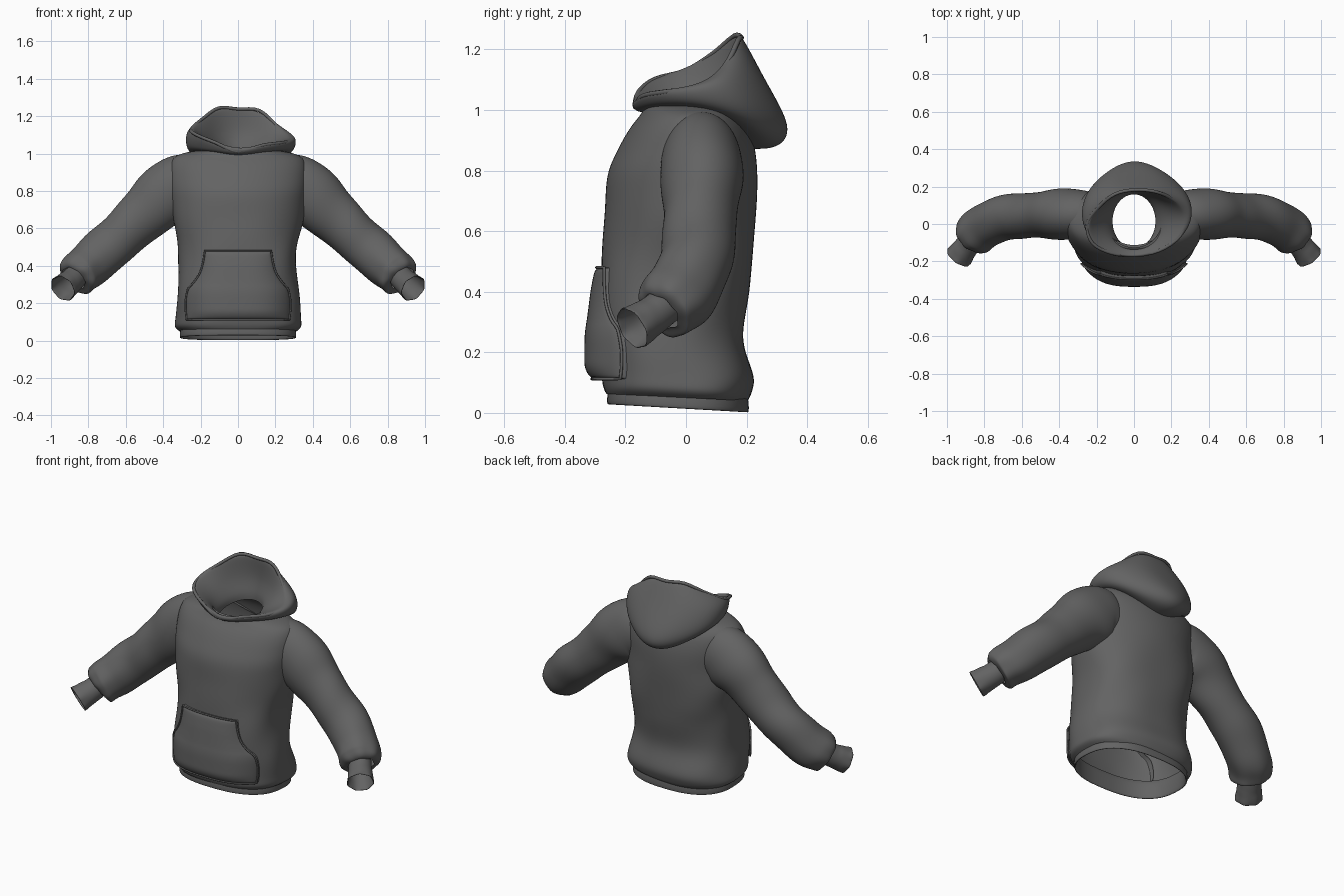
import bpy
from math import sin, cos, pi, copysign
from mathutils import Vector

if "Cube" in bpy.data.objects:
    bpy.data.objects.remove(bpy.data.objects["Cube"])

cloth = bpy.data.materials.new("dark_grey_cloth")
cloth.diffuse_color = (.125, .125, .125, 1)
cloth.use_nodes = True
cloth.node_tree.nodes["Principled BSDF"].inputs["Base Color"].default_value = cloth.diffuse_color


def smooth(rows, steps):
    """Catmull-Rom resampling of a list of tuples."""
    out = []
    for i in range(len(rows) - 1):
        p0, p1, p2, p3 = (rows[max(0, min(len(rows) - 1, j))] for j in range(i - 1, i + 3))
        for s in range(steps):
            t = s / steps
            out.append(tuple(
                0.5 * (2 * b + (c - a) * t + (2 * a - 5 * b + 4 * c - d) * t * t
                       + (3 * b - a - 3 * c + d) * t ** 3)
                for a, b, c, d in zip(p0, p1, p2, p3)))
    return out + [tuple(rows[-1])]


def loft(name, rings, closed=True, mirror=False, subsurf=1):
    """Skin a stack of equal-length rings."""
    n = len(rings[0])
    verts = [p for ring in rings for p in ring]
    faces = [(r * n + i, r * n + (i + 1) % n, (r + 1) * n + (i + 1) % n, (r + 1) * n + i)
             for r in range(len(rings) - 1) for i in range(n if closed else n - 1)]
    me = bpy.data.meshes.new(name)
    me.from_pydata(verts, [], faces)
    me.shade_smooth()
    me.materials.append(cloth)
    ob = bpy.data.objects.new(name, me)
    bpy.context.collection.objects.link(ob)
    if mirror:
        ob.modifiers.new("mirror", 'MIRROR').use_mirror_merge = False
    m = ob.modifiers.new("smooth", 'SUBSURF')
    m.levels = m.render_levels = subsurf


def piping(name, pts, radius):
    """Thin round seam along a closed path."""
    cu = bpy.data.curves.new(name, 'CURVE')
    cu.dimensions = '3D'
    cu.bevel_depth = radius
    cu.bevel_resolution = 2
    cu.materials.append(cloth)
    sp = cu.splines.new('POLY')
    sp.points.add(len(pts) - 1)
    for q, p in zip(sp.points, pts):
        q.co = (*p, 1)
    sp.use_cyclic_u = True
    bpy.context.collection.objects.link(bpy.data.objects.new(name, cu))


# Torso: height, half width, front y, back y
TORSO = [(.05, .312, -.262, .205), (.075, .338, -.272, .217), (.13, .335, -.278, .225),
         (.25, .325, -.285, .185), (.40, .315, -.282, .207), (.52, .320, -.275, .224),
         (.65, .350, -.268, .232), (.78, .365, -.262, .235), (.87, .370, -.225, .228),
         (.94, .365, -.185, .208), (.985, .335, -.150, .180), (1.012, .25, -.135, .165),
         (1.018, .15, -.125, .17)]


def squareness(z):
    return 2.5 - .45 * max(0, min(1, (z - .5) / .25))


def oval(hx, yf, yb, z, fold=0.0, n=56):
    ring, e = [], 2 / squareness(z)
    for i in range(n):
        a = 2 * pi * i / n
        c, s = cos(a), sin(a)
        f = 1 + fold * (sin(3 * a + 11 * z) + .7 * sin(5 * a - 17 * z))
        x = hx * f * copysign(abs(c) ** e, c)
        y = (yf + yb) / 2 + (yb - yf) / 2 * f * copysign(abs(s) ** e, s)
        ring.append((x, y, z - .06 * y * max(0, 1 - z / .3)))
    return ring


loft("torso", [oval(hx, yf, yb, z, .012 * max(0, min(1, (.95 - z) * 2)))
               for z, hx, yf, yb in smooth(TORSO, 3)])

# Hem band, folded back inside
loft("hem_band", [oval(.315 - d, -.264 + d, .211 - d, z) for z, d in
                  [(.085, .012), (.05, .004), (.025, .003), (.013, .004), (.013, .012),
                   (.03, .016), (.11, .016), (.13, .004)]])


# Front pocket laid over the torso
def front_y(x, z):
    for a, b in zip(TORSO, TORSO[1:]):
        if a[0] <= z <= b[0]:
            t = (z - a[0]) / (b[0] - a[0])
            hx, yf, yb = (p + (q - p) * t for p, q in zip(a[1:], b[1:]))
            e = squareness(z)
            k = max(0, 1 - abs(x / hx) ** e) ** (1 / e)
            return (yf + yb) / 2 - (yb - yf) / 2 * k


POCKET = smooth([(.112, .275), (.16, .28), (.22, .28), (.275, .268), (.31, .238),
                 (.36, .205), (.42, .187), (.48, .178)], 3)


def pocket_point(u, row, off):
    z, w = row
    return (u * w, front_y(u * w, z) - off, z)


us = [i / 12 - 1 for i in range(25)]
rows = []
for j, row in enumerate(POCKET):
    v = j / (len(POCKET) - 1)
    mid = [pocket_point(u, row, .018 + .042 * (1 - u ** 4) * (1 - v) ** .6 * min(1, .4 + 5 * v))
           for u in us]
    rows.append([pocket_point(-1, row, -.02)] + mid + [pocket_point(1, row, -.02)])
skirt = [[pocket_point(u, r, -.02) for u in [-1] + us + [1]] for r in (POCKET[0], POCKET[-1])]
loft("front_pocket", [skirt[0]] + rows + [skirt[1]], closed=False)
outline = ([r[1] for r in rows] + rows[-1][2:-2] + [r[-2] for r in reversed(rows)]
           + rows[0][-3:1:-1])
piping("pocket_seam", outline, .005)


# Sleeves: centre x, y, z, radius across, radius front to back
def tube(path, steps, gather, n=40):
    pts = smooth(path, steps)
    rings = []
    for i, (x, y, z, r, ry) in enumerate(pts):
        a, b = pts[max(0, i - 1)], pts[min(len(pts) - 1, i + 1)]
        t = (Vector(b[:3]) - Vector(a[:3])).normalized()
        e1 = (Vector((0, 1, 0)) - t * t.y).normalized()
        e2 = t.cross(e1)
        v = i / (len(pts) - 1)
        ring = []
        for k in range(n):
            q = 2 * pi * k / n
            f = 1 + gather * (v ** 6 * 1.3 * sin(7 * q) + v * (1 - v) * 2.4 * sin(2 * q + 22 * v)
                              + v * .6 * sin(34 * v + q))
            ring.append(Vector((x, y, z)) + f * (e2 * r * cos(q) + e1 * ry * sin(q)))
        rings.append(ring)
    return rings


SLEEVE = [(.25, .05, .825, .165, .125), (.31, .052, .818, .175, .135), (.40, .052, .768, .170, .135),
          (.49, .048, .685, .143, .126), (.58, .045, .60, .132, .120), (.68, .035, .51, .129, .120),
          (.775, .002, .425, .122, .122), (.838, -.045, .368, .118, .118),
          (.868, -.075, .342, .108, .104), (.876, -.083, .334, .070, .070)]
loft("sleeve", tube(SLEEVE, 4, .045), mirror=True)

# Cuffs with a turned-in mouth
CUFF = [(.845, -.055, .365, .062, .062), (.892, -.115, .318, .066, .064),
        (.938, -.178, .278, .075, .074)]
cuff = tube(CUFF, 4, .03)


def shrink(ring, k):
    c = sum((Vector(p) for p in ring), Vector()) / len(ring)
    return [c + (Vector(p) - c) * k for p in ring]


loft("cuff", cuff + [shrink(r, .92) for r in reversed(cuff)], mirror=True)

# Hood: half rings from front centre to back centre
HOOD = {
    "under": [(0, -.17, .985), (.13, -.14, 1.005), (.25, -.06, 1.015), (.30, .05, 1.01),
              (.27, .18, .97), (.14, .28, .895), (0, .32, .86)],
    "roll": [(0, -.185, 1.0), (.13, -.16, 1.03), (.27, -.07, 1.045), (.325, .05, 1.05),
             (.29, .19, 1.03), (.15, .31, .97), (0, .38, .92)],
    "side": [(0, -.185, 1.01), (.14, -.16, 1.045), (.27, -.07, 1.06), (.325, .06, 1.085),
             (.285, .16, 1.12), (.15, .245, 1.13), (0, .275, 1.07)],
    "rim": [(0, -.175, 1.02), (.14, -.15, 1.055), (.26, -.065, 1.07), (.29, .055, 1.085),
            (.22, .135, 1.155), (.12, .18, 1.24), (0, .19, 1.248)],
    "lining": [(0, -.14, 1.005), (.09, -.115, 1.025), (.16, -.06, 1.04), (.19, .02, 1.05),
               (.165, .11, 1.08), (.10, .165, 1.11), (0, .195, 1.12)]}


def full(half, lift=0.0):
    """Complete a half ring; the left side stands a little higher."""
    left = [(-x * .9, y - lift * sin(pi * k / 6) ** 2, z + lift * sin(pi * k / 6) ** 2)
            for k, (x, y, z) in enumerate(half)]
    return list(half) + left[5:0:-1]


def inward(ring, k, dz):
    return [(x * k, .01 + (y - .01) * k, z + dz) for x, y, z in ring]


under, roll, side = full(HOOD["under"]), full(HOOD["roll"]), full(HOOD["side"], .025)
rim, lining = full(HOOD["rim"], .055), full(HOOD["lining"], .015)
neck = [(.12 * sin(pi * k / 6), .015 - .15 * cos(pi * k / 6), 1.0 - .035 * cos(pi * k / 6))
        for k in range(12)]
loft("hood", [inward(under, .72, .0), under, roll, side, rim, inward(rim, .94, -.006),
              lining, neck, inward(neck, 1.0, -.04)], subsurf=3)

# Stitched edge of the hood opening
edge = smooth(rim[-1:] + rim + rim[:2], 4)[4:-5]
piping("hood_edge", [(x * .955, .01 + (y - .01) * .955, z - .01) for x, y, z in edge], .009)
